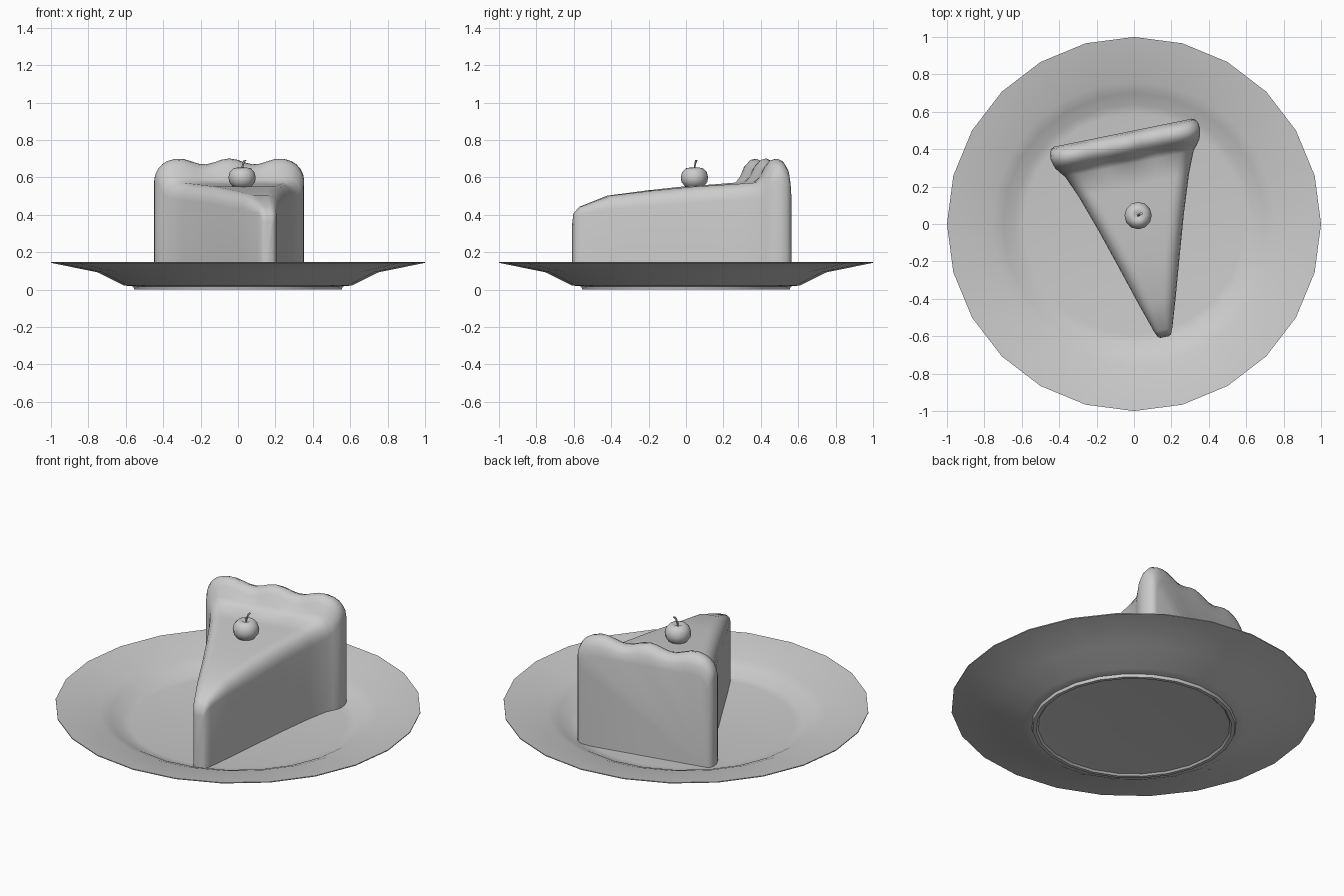
import bpy, bmesh, math
from mathutils import Matrix, Vector

cube = bpy.data.objects.get("Cube")
if cube:
    bpy.data.objects.remove(cube, do_unlink=True)

GREY = (0.6, 0.6, 0.6, 1)
mat = bpy.data.materials.new("plain grey")
mat.use_nodes = True
mat.diffuse_color = GREY
mat.node_tree.nodes["Principled BSDF"].inputs["Base Color"].default_value = GREY


def finish(name, bm, angle):
    bmesh.ops.recalc_face_normals(bm, faces=bm.faces)
    mesh = bpy.data.meshes.new(name)
    bm.to_mesh(mesh)
    bm.free()
    mesh.materials.append(mat)
    obj = bpy.data.objects.new(name, mesh)
    bpy.context.collection.objects.link(obj)
    bpy.ops.object.select_all(action='DESELECT')
    obj.select_set(True)
    bpy.context.view_layer.objects.active = obj
    bpy.ops.object.shade_smooth_by_angle(angle=math.radians(angle))
    return obj


def loft(bm, rings, caps=True):
    """Skin a list of equally long closed rings."""
    loops = [[bm.verts.new(p) for p in ring] for ring in rings]
    n = len(loops[0])
    for a, b in zip(loops, loops[1:]):
        for i in range(n):
            j = (i + 1) % n
            bm.faces.new((a[i], a[j], b[j], b[i]))
    if caps:
        bm.faces.new(loops[0])
        bm.faces.new(loops[-1])


def lathe(name, profile, sides, centre=(0, 0), angle=40):
    bm = bmesh.new()
    steps = [2 * math.pi * i / sides for i in range(sides)]
    loft(bm, [[(centre[0] + r * math.cos(t), centre[1] + r * math.sin(t), z)
               for t in steps] for r, z in profile])
    return finish(name, bm, angle)


# Plate with a foot ring underneath
lathe("plate", [(0.5, 0.012), (0.525, 0.01), (0.535, 0), (0.555, 0),
                (0.56, 0.017), (0.61, 0.022), (0.75, 0.092), (1, 0.143),
                (1, 0.148), (0.76, 0.108), (0.7, 0.085), (0.64, 0.052),
                (0.59, 0.045)], 24)

# Slice: stations of distance along, half width, height, crust waviness
stations = [(-0.625, 0.022, 0.36, 0), (-0.617, 0.036, 0.41, 0),
            (-0.585, 0.05, 0.443, 0), (-0.43, 0.1, 0.502, 0),
            (-0.2, 0.17, 0.53, 0), (0, 0.232, 0.55, 0),
            (0.2, 0.3, 0.563, 0), (0.32, 0.35, 0.572, 0),
            (0.35, 0.375, 0.6, 0.008), (0.375, 0.393, 0.65, 0.015),
            (0.4, 0.402, 0.677, 0.016), (0.43, 0.408, 0.685, 0.016),
            (0.46, 0.405, 0.672, 0.014), (0.48, 0.395, 0.64, 0.008),
            (0.49, 0.375, 0.59, 0)]
BASE = 0.047


def section(v, w, h, wave):
    r = min(0.07, w * 0.6)
    drop = r * 1.2
    right = []
    for k in range(5):
        a = math.pi / 2 * k / 4
        right.append((w - r + r * math.cos(a), h - drop + drop * math.sin(a)))
    top = [((w - r) * (1 - k / 8), h) for k in range(1, 8)]
    half = [(w, BASE)] + right + top
    outline = half + [(0, h)] + [(-u, z) for u, z in reversed(half)]
    pts = []
    for u, z in outline:
        lift = 0 if z == BASE else wave * math.cos(2 * math.pi * u / 0.275)
        pts.append(Vector((u + 0.04, v, z + lift)))
    return pts


bm = bmesh.new()
loft(bm, [section(*s) for s in stations])
bmesh.ops.rotate(bm, verts=bm.verts, matrix=Matrix.Rotation(math.radians(11.5), 3, 'Z'))
finish("pie_slice", bm, 60)

# Cherry with a dimple, and its bent stem
C = (0.022, 0.045)
lathe("cherry", [(0.02, 0.54), (0.05, 0.551), (0.069, 0.575), (0.073, 0.6),
                 (0.066, 0.628), (0.047, 0.648), (0.026, 0.652),
                 (0.008, 0.64)], 12, C, 60)

bm = bmesh.new()
path = [(0, 0, 0.635, 0.005), (0.002, 0.002, 0.66, 0.005),
        (0.008, 0.006, 0.68, 0.006), (0.017, 0.011, 0.694, 0.008)]
loft(bm, [[(C[0] + x + r * math.cos(k * math.pi / 3),
            C[1] + y + r * math.sin(k * math.pi / 3), z) for k in range(6)]
          for x, y, z, r in path])
finish("cherry_stem", bm, 50)
